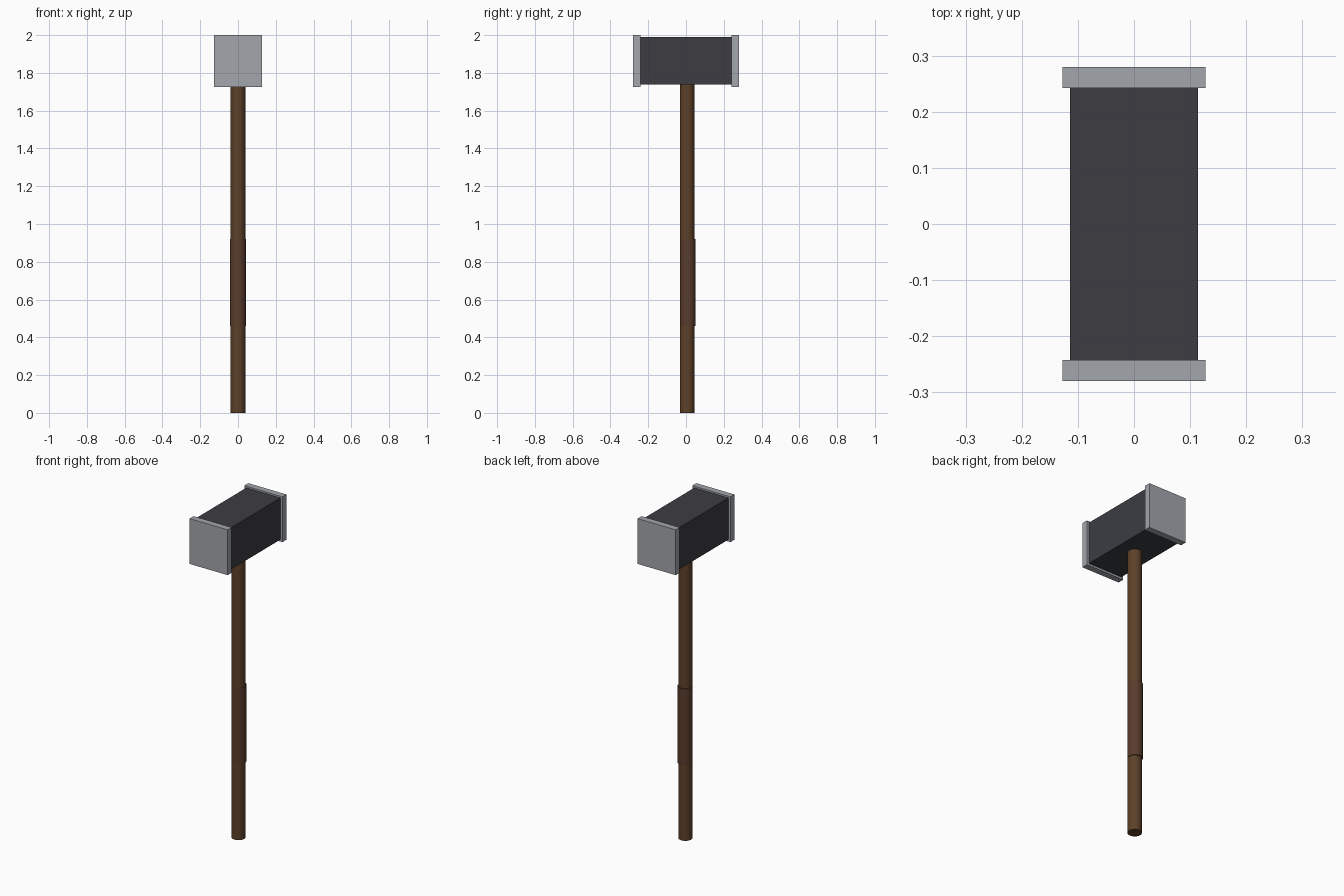
import bpy, math

if "Cube" in bpy.data.objects:
    bpy.data.objects.remove(bpy.data.objects["Cube"])


def material(name, color):
    m = bpy.data.materials.new(name)
    m.diffuse_color = color
    m.use_nodes = True
    m.node_tree.nodes["Principled BSDF"].inputs["Base Color"].default_value = m.diffuse_color
    return m


def box(name, center, size, mat):
    bpy.ops.mesh.primitive_cube_add(size=1, location=center)
    ob = bpy.context.object
    ob.name = name
    ob.scale = size
    bpy.ops.object.transform_apply(location=False, rotation=False, scale=True)
    ob.data.materials.append(mat)
    return ob


def rod(name, radius, z0, z1, y, mat):
    bpy.ops.mesh.primitive_cylinder_add(vertices=32, radius=radius, depth=z1 - z0,
                                        location=(0, y, (z0 + z1) / 2))
    ob = bpy.context.object
    ob.name = name
    ob.data.materials.append(mat)
    bpy.ops.object.shade_smooth_by_angle(angle=math.radians(30))
    return ob


iron = material("dark_iron", (0.045, 0.046, 0.055, 1))
steel = material("steel", (0.36, 0.38, 0.41, 1))
wood = material("wood", (0.11, 0.052, 0.022, 1))
leather = material("leather", (0.10, 0.045, 0.025, 1))

# Hammer head block
box("head_block", (0, 0, 1.864), (0.228, 0.486, 0.252), iron)

# Striking plates on both ends
for name, s in (("front_plate", -1), ("back_plate", 1)):
    box(name, (0, s * 0.261, 1.863), (0.254, 0.038, 0.274), steel)

# Handle and its slightly thicker grip sleeve
rod("handle", 0.039, 0.0, 1.75, 0.006, wood)
rod("grip", 0.042, 0.46, 0.92, 0.009, leather)
